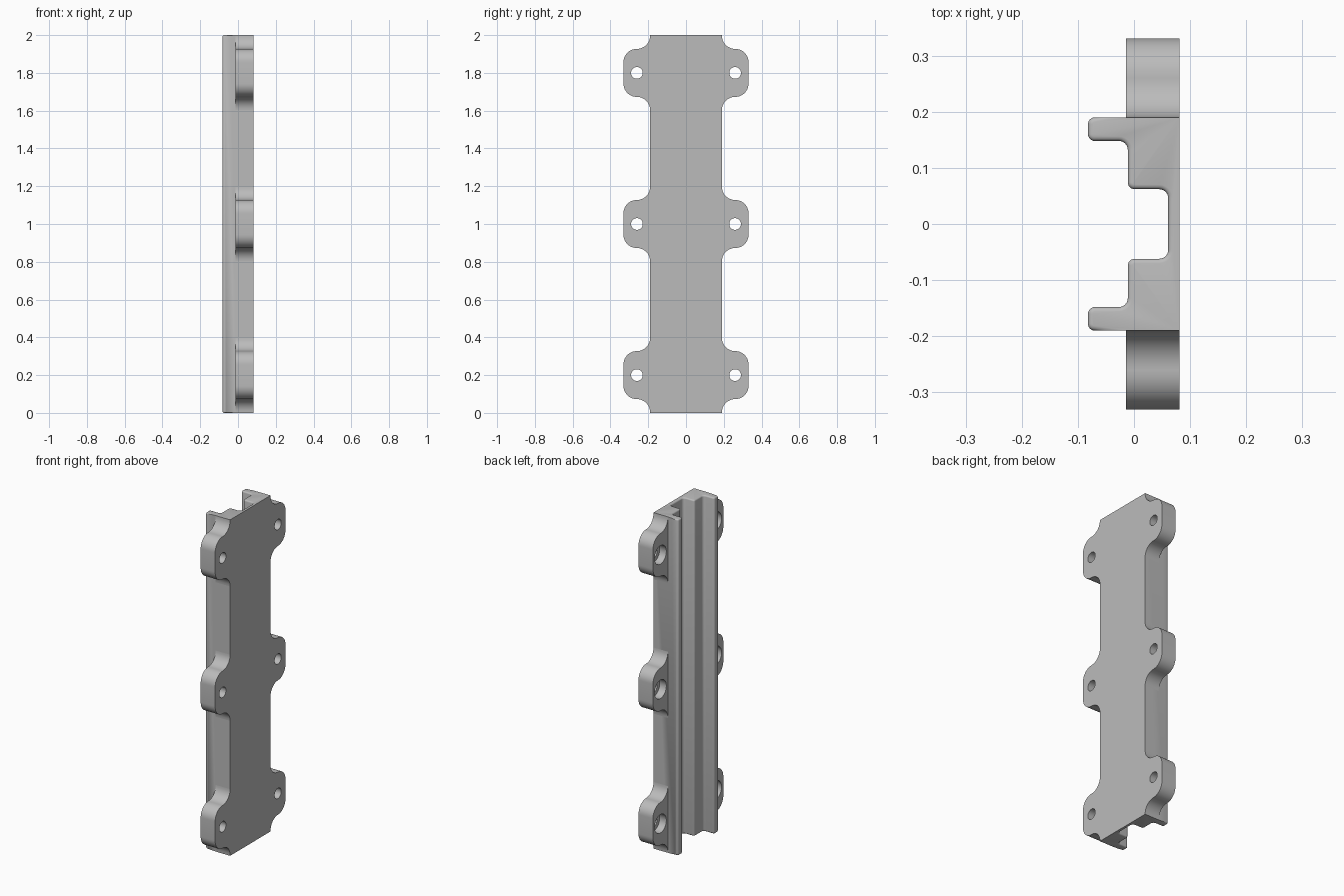
import bpy, bmesh, math
from mathutils import Vector

if "Cube" in bpy.data.objects:
    bpy.data.objects.remove(bpy.data.objects["Cube"])

FRONT, RAIL_BACK, TAB_BACK = 0.081, -0.082, -0.014
SIDE, TAB_OUT, HEIGHT = 0.19, 0.331, 2.0

grey = bpy.data.materials.new("plain_grey")
grey.use_nodes = True
grey.diffuse_color = (0.5, 0.5, 0.5, 1)
grey.node_tree.nodes["Principled BSDF"].inputs["Base Color"].default_value = (0.5, 0.5, 0.5, 1)


def rounded(corners, steps=6):
    """Closed outline from (a, b, radius) corners, each rounded by its radius."""
    out = []
    for i, (a, b, r) in enumerate(corners):
        p = Vector((a, b))
        if r == 0:
            out.append(p)
            continue
        u = (Vector(corners[i - 1][:2]) - p).normalized()
        v = (Vector(corners[(i + 1) % len(corners)][:2]) - p).normalized()
        centre = p + (u + v) * r
        for k in range(steps + 1):
            t = k / steps * math.pi / 2
            out.append(centre - v * r * math.cos(t) - u * r * math.sin(t))
    return out


def extrude(points, vector):
    bm = bmesh.new()
    face = bm.faces.new([bm.verts.new(p) for p in points])
    new = bmesh.ops.extrude_face_region(bm, geom=[face])["geom"]
    bmesh.ops.translate(bm, vec=vector, verts=[g for g in new if isinstance(g, bmesh.types.BMVert)])
    bmesh.ops.recalc_face_normals(bm, faces=bm.faces)
    return bm


def finish(bm, name):
    mesh = bpy.data.meshes.new(name)
    bm.to_mesh(mesh)
    bm.free()
    mesh.materials.append(grey)
    obj = bpy.data.objects.new(name, mesh)
    bpy.context.collection.objects.link(obj)
    return obj


def activate(obj):
    bpy.ops.object.select_all(action="DESELECT")
    obj.select_set(True)
    bpy.context.view_layer.objects.active = obj


# Channel rail: stepped cross-section pulled up the full height
half = [(FRONT, SIDE, 0), (RAIL_BACK, SIDE, 0.012), (RAIL_BACK, 0.148, 0.012),
        (-0.011, 0.148, 0.016), (-0.011, 0.062, 0.012), (0.061, 0.062, 0.016)]
section = half + [(x, -y, r) for x, y, r in reversed(half)]
bm = extrude([(p.x, p.y, 0) for p in rounded(section)], (0, 0, HEIGHT))

# Soften the end edges, apart from those of the flat front and outer sides
soft = []
for e in bm.edges:
    a, b = (v.co for v in e.verts)
    flat_end = abs(a.z - b.z) < 1e-5
    on_front = min(a.x, b.x) > FRONT - 0.001
    on_side = min(abs(a.y), abs(b.y)) > SIDE - 0.0001
    if flat_end and not on_front and not on_side:
        soft.append(e)
bmesh.ops.bevel(bm, geom=soft, offset=0.008, segments=3, profile=0.5, affect="EDGES")
rail = finish(bm, "channel_rail")
activate(rail)
bpy.ops.object.shade_smooth_by_angle(angle=math.radians(35))

# Mounting tab: rounded ear that flares into the rail
H, R = 0.127, 0.07
ear = [(SIDE, -H - R, 0), (SIDE, -H, R), (TAB_OUT, -H, R),
       (TAB_OUT, H, R), (SIDE, H, R), (SIDE, H + R, 0)]
outline = rounded(ear, 10)
outline = [p for i, p in enumerate(outline) if (p - outline[i - 1]).length > 1e-4]
tab = finish(extrude([(TAB_BACK, p.x, p.y) for p in outline], (FRONT - TAB_BACK, 0, 0)), "mounting_tab")

# Screw hole with a wider recess at the back
for radius, start, end in ((0.031, -0.2, 0.2), (0.055, -0.2, 0.03)):
    ring = [(start, 0.26 + radius * math.cos(k * math.pi / 16), radius * math.sin(k * math.pi / 16))
            for k in range(32)]
    cutter = finish(extrude(ring, (end - start, 0, 0)), "hole_cutter")
    cutter.hide_render = True
    cut = tab.modifiers.new("hole", "BOOLEAN")
    cut.operation, cut.solver, cut.object = "DIFFERENCE", "EXACT", cutter
    activate(tab)
    bpy.ops.object.modifier_apply(modifier=cut.name)
    bpy.data.objects.remove(cutter)
bpy.ops.object.shade_smooth_by_angle(angle=math.radians(35))

# Three pairs of tabs, mirrored across the rail
for name, z in (("lower", 0.2), ("middle", 1.0), ("upper", 1.8)):
    pair = tab if name == "lower" else tab.copy()
    if pair is not tab:
        bpy.context.collection.objects.link(pair)
        pair.modifiers.clear()
    pair.name = name + "_mounting_tabs"
    pair.location.z = z
    mirror = pair.modifiers.new("mirror", "MIRROR")
    mirror.use_axis = (False, True, False)
    mirror.use_mirror_merge = False
